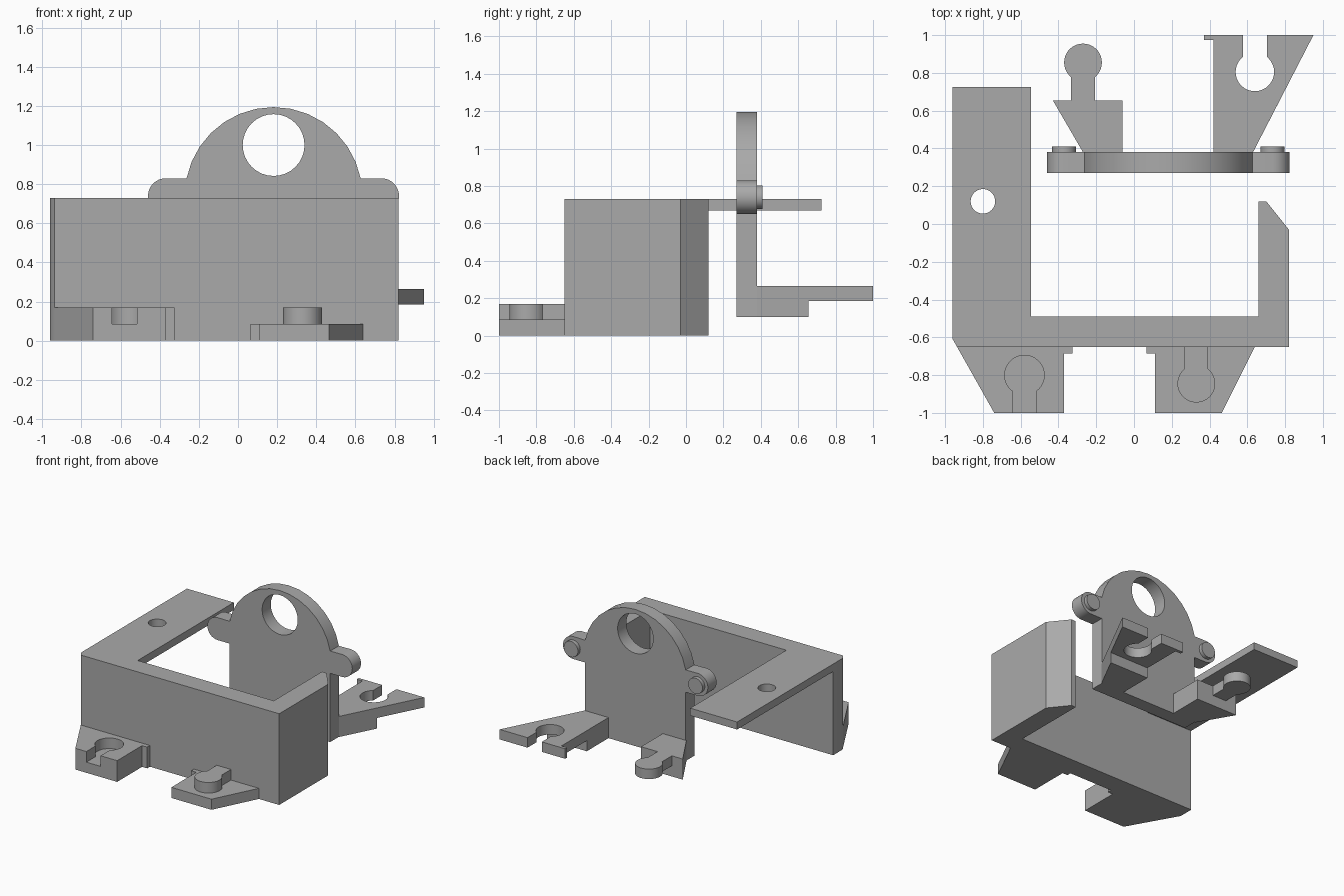
import bpy, bmesh
from math import sin, cos, radians, asin, degrees
from mathutils import Vector

if "Cube" in bpy.data.objects:
    bpy.data.objects.remove(bpy.data.objects["Cube"], do_unlink=True)

grey = bpy.data.materials.new("plain grey")
grey.use_nodes = True
grey.diffuse_color = (0.4, 0.4, 0.4, 1)
grey.node_tree.nodes["Principled BSDF"].inputs["Base Color"].default_value = (0.4, 0.4, 0.4, 1)


def arc(cx, cy, r, start, end, steps):
    """Points along an arc, angles in degrees."""
    angles = [radians(start + (end - start) * i / steps) for i in range(steps + 1)]
    return [(cx + r * cos(a), cy + r * sin(a)) for a in angles]


def circle(cx, cy, r):
    return arc(cx, cy, r, 0, 360, 32)[:-1]


def keyhole(cx, cy, r, half, end):
    """Round head with a straight neck of half-width `half` reaching y = end."""
    gap = degrees(asin(half / r))
    way = 90 if end > cy else -90
    head = arc(cx, cy, r, way + gap, way + 360 - gap, 28)
    return head + [(cx + half * way / 90, end), (cx - half * way / 90, end)]


def prism(name, outline, low, high, upright=False):
    """Extrude an xy outline along z, or an xz outline along y if upright."""
    bm = bmesh.new()
    place = (lambda p: (p[0], low, p[1])) if upright else (lambda p: (p[0], p[1], low))
    face = bm.faces.new([bm.verts.new(place(p)) for p in outline])
    out = bmesh.ops.extrude_face_region(bm, geom=[face])
    shift = Vector((0, high - low, 0)) if upright else Vector((0, 0, high - low))
    bmesh.ops.translate(bm, vec=shift, verts=[v for v in out["geom"] if isinstance(v, bmesh.types.BMVert)])
    bmesh.ops.recalc_face_normals(bm, faces=bm.faces)
    mesh = bpy.data.meshes.new(name)
    bm.to_mesh(mesh)
    bm.free()
    mesh.materials.append(grey)
    obj = bpy.data.objects.new(name, mesh)
    bpy.context.collection.objects.link(obj)
    return obj


def cut(obj, outline, low, high, upright=False):
    """Remove an extruded outline from a part."""
    cutter = prism("cutter", outline, low, high, upright)
    cutter.hide_render = True
    mod = obj.modifiers.new("cut", "BOOLEAN")
    mod.operation, mod.solver, mod.object = "DIFFERENCE", "EXACT", cutter
    bpy.context.view_layer.objects.active = obj
    bpy.ops.object.modifier_apply(modifier=mod.name)
    bpy.data.objects.remove(cutter, do_unlink=True)


def box(x0, x1, y0, y1):
    return [(x0, y0), (x1, y0), (x1, y1), (x0, y1)]


parts = []

# Front bracket: wall with a short return arm, and a thin top shelf
wall = prism("front_wall", [(-.96, -.49), (-.96, -.61), (-.937, -.65), (.82, -.65), (.82, -.03),
                            (.70, .12), (.66, .12), (.66, -.49)], 0, .73)
shelf = prism("top_shelf", box(-.96, -.545, -.49, .725), .67, .73)
cut(shelf, circle(-.8, .12, .065), .6, .8)

# Front socket foot with a half-depth keyhole pocket
socket = prism("front_socket_foot", [(-.937, -.65), (-.74, -1), (-.37, -1), (-.37, -.685),
                                     (-.325, -.685), (-.325, -.65)], 0, .17)
cut(socket, keyhole(-.58, -.8, .105, .063, -1.1), .085, .25)

# Front tab foot with a raised keyhole-shaped boss
tab = prism("front_tab_foot", [(.64, -.65), (.465, -1), (.11, -1), (.11, -.685),
                               (.065, -.685), (.065, -.65)], 0, .085)
boss = prism("front_tab_boss", keyhole(.33, -.845, .1, .063, -.65), .085, .17)
parts += [wall, shelf, socket, tab, boss]

# Rear plate: domed top, rounded ears and a round window
mid, ear_z = .182, .74
edge = .445
outline = [(mid - edge, .10), (mid + edge, .10), (mid + edge, .65)]
outline += arc(.733, ear_z, .09, -90, 90, 16)
outline += arc(mid, ear_z, .454, 11.25, 168.75, 14)
outline += arc(-.37, ear_z, .09, 90, 270, 16)
outline += [(mid - edge, .65)]
plate = prism("rear_plate", outline, .27, .38, True)
cut(plate, circle(mid, 1, .158), .2, .5, True)
parts.append(plate)

# Pegs on the back of the ears
for name, x in (("left_ear_peg", .733), ("right_ear_peg", -.37)):
    parts.append(prism(name, circle(x, ear_z, .063), .38, .41, True))

# Rear socket foot: thin plate with an open keyhole, thick near the wall
rear_socket = prism("rear_socket_foot", [(.42, .38), (.63, .38), (.95, 1), (.37, 1),
                                         (.37, .975), (.42, .975)], .185, .265)
cut(rear_socket, keyhole(.64, .805, .102, .063, 1.1), .1, .35)
rib = prism("rear_socket_rib", [(.42, .38), (.63, .38), (.772, .655), (.42, .655)], .10, .185)

# Rear tab foot: thick block with a thin keyhole-shaped tongue
block = prism("rear_tab_block", [(-.27, .38), (-.06, .38), (-.06, .655), (-.43, .655)], .10, .265)
tongue = prism("rear_tab_tongue", keyhole(-.27, .855, .1, .063, .655), .185, .265)
parts += [rear_socket, rib, block, tongue]

# Smooth the round surfaces and keep the edges sharp
bpy.ops.object.select_all(action="DESELECT")
for obj in parts:
    obj.select_set(True)
bpy.context.view_layer.objects.active = parts[0]
bpy.ops.object.shade_smooth_by_angle(angle=radians(30))
